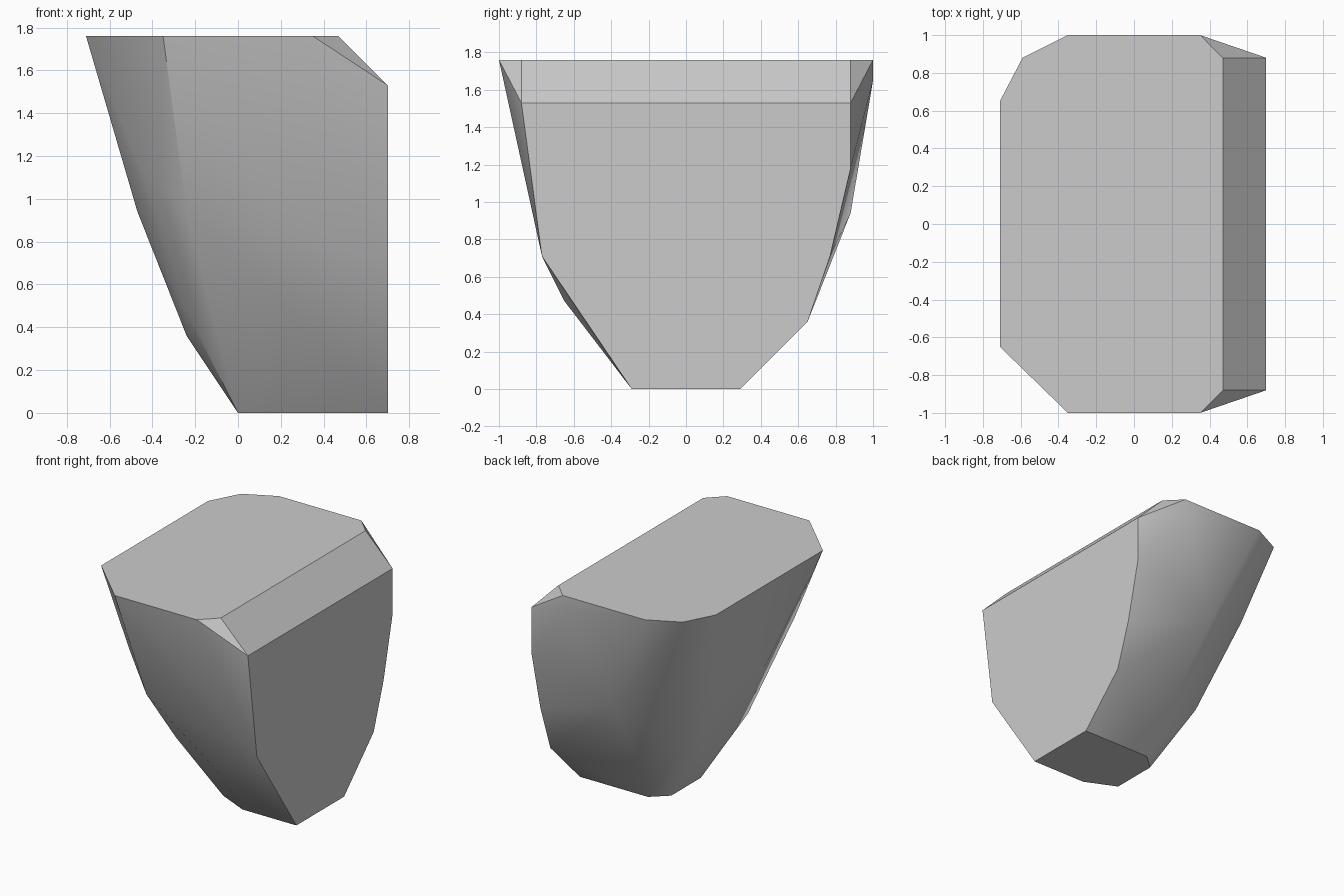
import bpy, bmesh, math

cube = bpy.data.objects.get("Cube")
if cube:
    bpy.data.objects.remove(cube, do_unlink=True)

# One plain grey for the whole stone
stone = bpy.data.materials.new("stone_grey")
stone.use_nodes = True
grey = (0.6, 0.6, 0.6, 1)
stone.diffuse_color = grey
stone.node_tree.nodes["Principled BSDF"].inputs["Base Color"].default_value = grey

# Corner points of the chipped stone, grouped by region
flat_top = [(x, y, 1.76) for x, y in (
    (-.71, .65), (-.59, .88), (-.35, 1), (.35, 1), (.47, .88),
    (.47, -.88), (.35, -1), (-.35, -1), (-.71, -.65))]
side_face = [(.7, y, z) for y, z in (
    (-.88, 1.53), (-.77, .71), (.65, .36), (.77, .71), (.88, 1.18), (.88, 1.53))]
base = [(x, y, 0) for x, y in (
    (.7, -.29), (.7, .29), (.12, .29), (0, .18), (0, -.18), (.24, -.29))]
slope = [(x, s * y, z) for s in (-1, 1) for x, y, z in (
    (-.47, .65, 1.18), (-.47, .29, .94), (-.24, .41, .47), (-.24, .18, .36))]
front_bulge = [(-.24, -.77, .94), (.24, -.65, .47)]
back_bulge = [(0, .88, .94), (.35, 1, 1.65), (.12, .53, .36)]

# Wrap the corners in a faceted skin and merge coplanar facets
bm = bmesh.new()
for p in flat_top + side_face + base + slope + front_bulge + back_bulge:
    bm.verts.new(p)
bmesh.ops.convex_hull(bm, input=bm.verts)
loose = [v for v in bm.verts if not v.link_faces]
bmesh.ops.delete(bm, geom=loose, context='VERTS')
bmesh.ops.dissolve_limit(bm, angle_limit=math.radians(1),
                         verts=bm.verts, edges=bm.edges)
bmesh.ops.recalc_face_normals(bm, faces=bm.faces)
mesh = bpy.data.meshes.new("stone_block")
bm.to_mesh(mesh)
bm.free()
mesh.materials.append(stone)
block = bpy.data.objects.new("stone_block", mesh)
bpy.context.collection.objects.link(block)

# Soft shading on the worn sides, crisp edges on the cut faces
bpy.ops.object.select_all(action='DESELECT')
block.select_set(True)
bpy.context.view_layer.objects.active = block
bpy.ops.object.shade_smooth_by_angle(angle=math.radians(30))
